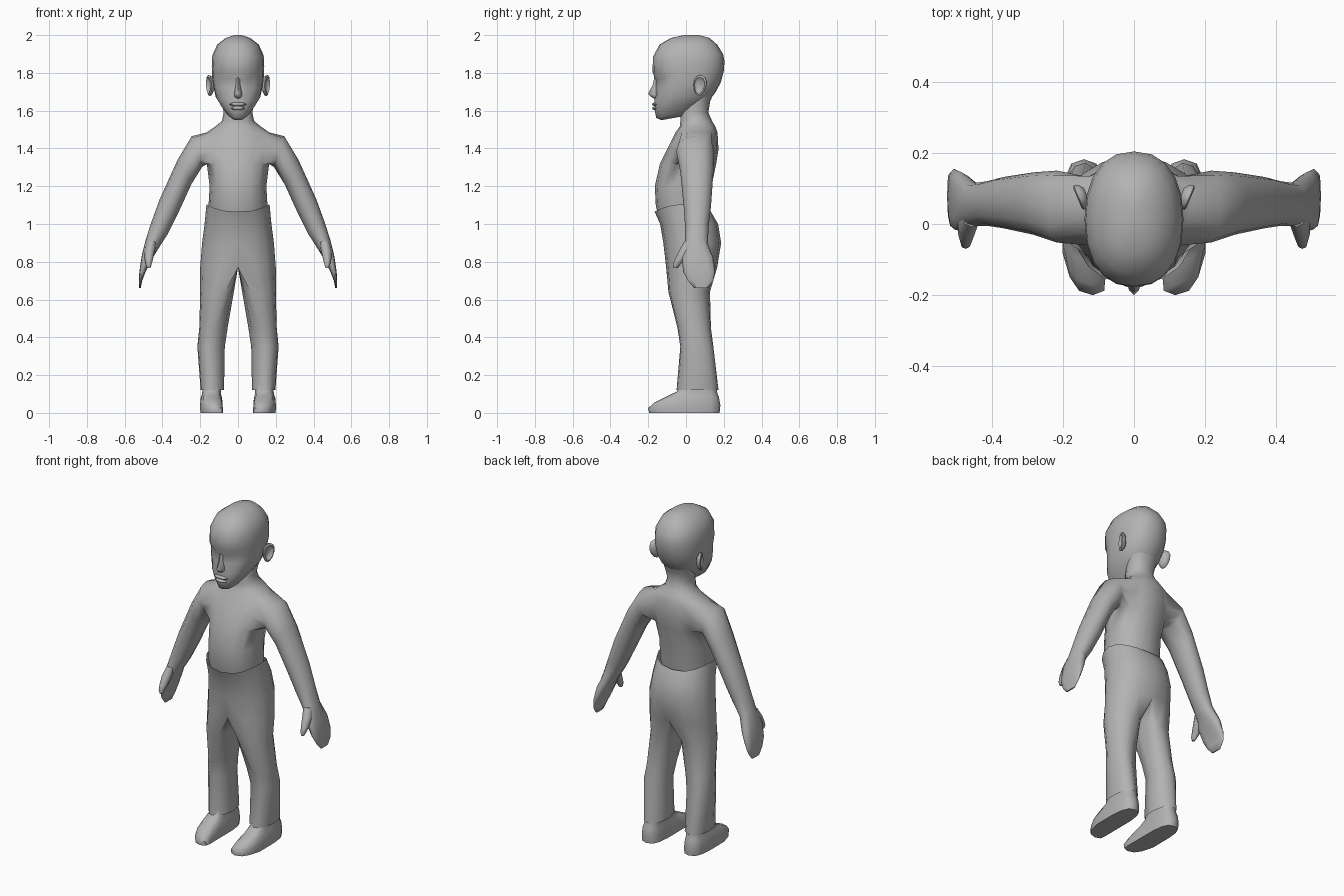
import bpy, bmesh
from math import sin, cos, pi, radians
from mathutils import Vector, Matrix

if "Cube" in bpy.data.objects:
    bpy.data.objects.remove(bpy.data.objects["Cube"])

grey = bpy.data.materials.new("dark_grey")
grey.diffuse_color = (.45, .45, .45, 1)
grey.use_nodes = True
grey.node_tree.nodes["Principled BSDF"].inputs["Base Color"].default_value = grey.diffuse_color


def spow(v, p):
    return (abs(v) ** p) * (1 if v >= 0 else -1)


def oval(x0, x1, yf, yb, zf, zb, n=16, p=0.88):
    """Closed ring that starts at the front; zf / zb tilt it front to back."""
    pts = []
    for i in range(n):
        a = 2 * pi * i / n
        s, c = spow(sin(a), p), spow(cos(a), p)
        f = (1 - c) / 2
        pts.append(Vector(((x0 + x1) / 2 + (x1 - x0) / 2 * s, yf + (yb - yf) * f, zf + (zb - zf) * f)))
    return pts


def add_rows(bm, rows):
    return [[bm.verts.new(p) for p in r] for r in rows]


def skin(bm, rows, closed=True, skip=lambda r, c: False):
    n = len(rows[0])
    for r in range(len(rows) - 1):
        for c in range(n if closed else n - 1):
            if not skip(r, c):
                d = (c + 1) % n
                bm.faces.new((rows[r][c], rows[r][d], rows[r + 1][d], rows[r + 1][c]))


def finish(bm, name, mirror=False, angle=55):
    bmesh.ops.recalc_face_normals(bm, faces=bm.faces)
    me = bpy.data.meshes.new(name)
    bm.to_mesh(me)
    bm.free()
    ob = bpy.data.objects.new(name, me)
    bpy.context.collection.objects.link(ob)
    me.materials.append(grey)
    me.shade_smooth()
    me.set_sharp_from_angle(angle=radians(angle))
    if mirror:
        m = ob.modifiers.new("Mirror", 'MIRROR')
        m.use_clip = True
        m.merge_threshold = 0.0005
    return ob


def loft(name, rings, mirror=False, matrix=None, angle=55):
    bm = bmesh.new()
    rows = add_rows(bm, rings)
    skin(bm, rows)
    bm.faces.new(rows[0])
    bm.faces.new(rows[-1])
    if matrix:
        bm.transform(matrix)
    return finish(bm, name, mirror, angle)


# Head: half width, front y, back y, front z, back z
head = [(.035, -.13, .04, 1.55, 1.58), (.06, -.158, .09, 1.562, 1.62), (.09, -.166, .118, 1.605, 1.65),
        (.118, -.168, .152, 1.655, 1.69), (.132, -.166, .185, 1.72, 1.75), (.138, -.164, .2, 1.765, 1.81),
        (.139, -.177, .204, 1.805, 1.86), (.136, -.175, .196, 1.885, 1.9), (.11, -.14, .165, 1.95, 1.95),
        (.065, -.08, .125, 1.985, 1.985), (.02, -.01, .07, 2.0, 2.0)]
rings = [oval(-w, w, f, b, zf, zb, 20) for w, f, b, zf, zb in head]
for r in rings[4:6]:                      # eye sockets
    for v in r:
        if .03 < abs(v.x) < .09 and v.y < 0:
            v.y += .014
loft("head", rings, angle=75)

# Nose and lips
nose = [(.014, -.166, 1.785), (.015, -.177, 1.735), (.021, -.2, 1.69), (.023, -.188, 1.675), (.014, -.17, 1.665)]
loft("nose", [oval(-w, w, f, -.12, z, z, 8, 1.2) for w, f, z in nose], angle=75)
for name, z, w in (("upper_lip", 1.634, .046), ("lower_lip", 1.613, .038)):
    bm = bmesh.new()
    bmesh.ops.create_uvsphere(bm, u_segments=12, v_segments=6, radius=1)
    bm.transform(Matrix.Translation((0, -.156, z)) @ Matrix.Diagonal((w, .023, .012, 1)))
    finish(bm, name)

# Ears: dished discs turned outward at the back
ear = []
for s, d in ((.55, -.018), (.95, -.006), (1, .006), (.8, .01), (.55, -.002)):
    ear.append([Vector((d, .036 * s * cos(a) * (1 + .2 * sin(a)), .056 * s * sin(a)))
                for a in [2 * pi * i / 12 for i in range(12)]])
loft("ear", ear, True, Matrix.Translation((.149, .075, 1.733)) @ Matrix.Rotation(radians(-23), 4, 'Z')
     @ Matrix.Rotation(radians(-8), 4, 'X'))

# Torso half with neck: half width, front y, back y, z
torso = [(.142, -.145, .115, 1.03), (.156, -.16, .125, 1.1), (.15, -.165, .135, 1.2), (.165, -.138, .16, 1.32),
         (.175, -.1, .172, 1.395), (.165, -.055, .167, 1.485), (.12, -.033, .155, 1.517), (.085, -.03, .138, 1.545),
         (.076, -.03, .118, 1.59), (.085, -.005, .128, 1.65), (.09, .01, .15, 1.7)]
bm = bmesh.new()
rows = []
for w, f, b, z in torso:
    rows.append([Vector((w * spow(abs(sin(pi * i / 8)) if 0 < i < 8 else 0, .85),
                         (f + b) / 2 - (b - f) / 2 * cos(pi * i / 8), z)) for i in range(9)])
rows = add_rows(bm, rows)
skin(bm, rows, False, lambda r, c: r in (3, 4) and 2 <= c < 6)
hole = rows[3][2:7] + [rows[4][6]] + rows[5][6:1:-1] + [rows[4][2]]

# Arm and hand grown from the shoulder opening: outer x, z, inner x, z, front y, back y
arm = [(.245, 1.465, .188, 1.305, -.052, .15), (.32, 1.34, .247, 1.21, -.03, .145),
       (.415, 1.13, .32, 1.05, -.012, .132), (.455, 1.02, .37, .95, -.005, .12),
       (.488, .92, .415, .88, -.005, .115), (.51, .83, .458, .81, -.022, .145),
       (.522, .75, .49, .745, -.015, .155), (.525, .7, .507, .7, .01, .145), (.524, .66, .515, .66, .045, .115)]
loops = []
for n, (xo, zo, xi, zi, f, b) in enumerate(arm):
    ring = []
    for i in range(12):
        a = pi + (i - 2) * pi / 6
        c = cos(a) if abs(cos(a)) > 1e-6 else 0
        c = spow(c, .6 if n > 4 else 1)   # flatter at the hand
        ring.append(Vector(((xo + xi) / 2 + (xo - xi) / 2 * c, (f + b) / 2 - (b - f) / 2 * spow(sin(a), .9),
                            (zo + zi) / 2 + (zo - zi) / 2 * c)))
    loops.append(ring)
loops = [hole] + add_rows(bm, loops)
skin(bm, loops)
bm.faces.new(loops[-1])
finish(bm, "torso_and_arms", True, 80)

# Thumbs
thumb = [(.43, .482, -.008, .06, .91), (.44, .495, -.036, .03, .86), (.45, .494, -.058, .0, .815),
         (.458, .488, -.07, -.03, .785), (.464, .48, -.066, -.045, .766)]
loft("thumb", [oval(a, b, f, k, z, z, 8) for a, b, f, k, z in thumb], True)

# Trousers half: inner x, outer x, front y, back y, z, roundness of the leg
legs = [(0, .167, -.166, .132, 1.105, 0), (0, .177, -.137, .17, 1.0, 0), (0, .19, -.12, .186, .9, 0),
        (0, .2, -.105, .165, .77, 0), (.022, .2, -.093, .127, .64, .5), (.055, .205, -.045, .132, .45, .9),
        (.07, .215, -.03, .145, .35, 1), (.074, .198, -.05, .172, .12, 1)]
bm = bmesh.new()
rows = []
for n, (xi, xo, f, b, z, k) in enumerate(legs):
    cy, ry, cx, rx = (f + b) / 2, (b - f) / 2, (xi + xo) / 2, (xo - xi) / 2
    ring = []
    for i in range(12):
        t = pi * i / 8 if i <= 8 else pi + pi * (i - 8) / 4
        s = spow(sin(t), .8) if i not in (0, 8) else 0
        flat_x = xi + (2 * rx * s if i <= 8 else 0)
        dip = .04 * cos(t) ** 2 if n == 0 else 0
        ring.append(Vector((flat_x * (1 - k) + (cx + rx * s) * k, cy - ry * cos(t), z - dip)))
    rows.append(ring)
rows = add_rows(bm, rows)
skin(bm, rows)
middle = [f for f in bm.faces if all(abs(v.co.x) < 1e-5 for v in f.verts)]
bmesh.ops.delete(bm, geom=middle, context='FACES')
finish(bm, "trousers", True, 80)

# Shoes: inner x, outer x, front y, back y, front z, back z
shoe = [(.08, .2, -.195, .178, 0, 0), (.08, .202, -.2, .182, .025, .04), (.083, .199, -.168, .174, .055, .085),
        (.088, .192, -.1, .167, .088, .1), (.09, .188, -.045, .163, .115, .12), (.09, .186, -.035, .158, .16, .16)]
rings = [oval(*s, 14, .65) for s in shoe]
for r in rings:
    for v in r:                           # toe leans inward
        v.x = max(.08, v.x - .025 * max(0, (-.1 - v.y) / .1))
loft("shoe", rings, True)
